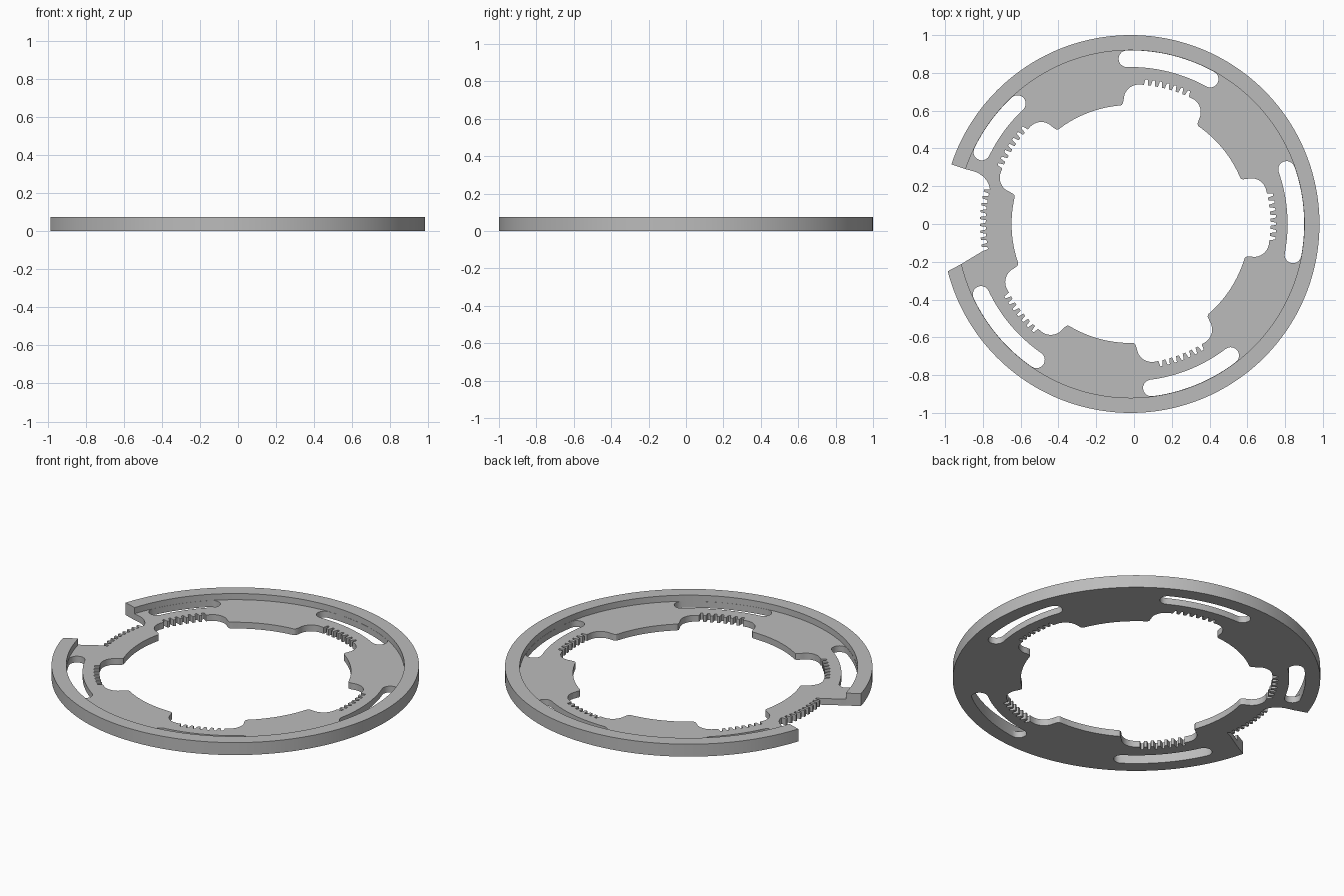
import bpy, bmesh
from math import radians, degrees, cos, sin, atan2, hypot

default = bpy.data.objects.get("Cube")
if default:
    bpy.data.objects.remove(default)

CENTRE_X = -0.018
RIM_OUT, RIM_IN, BORE = 1.0, 0.92, 0.63
RIM_H, PLATE_H = 0.075, 0.038

grey = bpy.data.materials.new("plain grey")
grey.use_nodes = True
colour = (0.5, 0.5, 0.5, 1)
grey.diffuse_color = colour
grey.node_tree.nodes["Principled BSDF"].inputs["Base Color"].default_value = colour


# Outlines are lists of (angle in degrees, radius)
def arc(start, end, r, step=1.5):
    n = max(2, round(abs(end - start) / step))
    return [(start + (end - start) * i / n, r) for i in range(n + 1)]


def teeth(middle, count, pitch, base, tip):
    pts = []
    for i in range(count):
        a = middle + (i - (count - 1) / 2) * pitch
        pts += [(a - 0.3 * pitch, base), (a - 0.16 * pitch, tip),
                (a + 0.16 * pitch, tip), (a + 0.3 * pitch, base)]
    return pts


def round_part(centre_angle, centre_r, r, start, end, n=10):
    """Part of a small circle whose centre sits at a polar position."""
    pts = []
    for i in range(n + 1):
        f = radians(start + (end - start) * i / n)
        x, y = centre_r + r * cos(f), r * sin(f)
        pts.append((centre_angle + degrees(atan2(y, x)), hypot(x, y)))
    return pts


def slot(start, end, r=0.875, half=0.044):
    return (arc(start, end, r + half)
            + round_part(end, r, half, 0, 180)[1:-1]
            + arc(end, start, r - half)
            + round_part(start, r, half, 180, 360)[1:-1])


def extrude_outline(name, loops, height):
    bm = bmesh.new()
    edges = []
    for loop in loops:
        vs = [bm.verts.new((CENTRE_X + r * cos(radians(a)), r * sin(radians(a)), 0))
              for a, r in loop]
        edges += [bm.edges.new((v, vs[i - 1])) for i, v in enumerate(vs)]
    bmesh.ops.triangle_fill(bm, edges=edges, use_beauty=True, normal=(0, 0, 1))
    res = bmesh.ops.extrude_face_region(bm, geom=bm.faces[:])
    top = [g for g in res["geom"] if isinstance(g, bmesh.types.BMVert)]
    bmesh.ops.translate(bm, verts=top, vec=(0, 0, height))
    bmesh.ops.recalc_face_normals(bm, faces=bm.faces[:])
    mesh = bpy.data.meshes.new(name)
    bm.to_mesh(mesh)
    bm.free()
    mesh.materials.append(grey)
    ob = bpy.data.objects.new(name, mesh)
    bpy.context.collection.objects.link(ob)
    bpy.ops.object.select_all(action='DESELECT')
    ob.select_set(True)
    bpy.context.view_layer.objects.active = ob
    bpy.ops.object.shade_smooth_by_angle(angle=radians(30))


# Raised outer rim, open at the left gap
extrude_outline("outer_rim", [arc(-165.5, 161.6, RIM_OUT) + arc(161.6, -166.7, RIM_IN)], RIM_H)

# Plate edge: arc under the rim, rounded notch, then the outward teeth in the gap
edge = arc(-166.7, 161.6, RIM_IN + 0.0005)
edge += [(161.4, 0.87), (161.6, 0.845), (162.2, 0.818), (163.2, 0.795), (164.2, 0.782), (165.2, 0.772)]
edge += teeth(177.7, 9, 2.65, 0.767, 0.797)
edge += [(190.0, 0.767), (190.4, 0.797)]

# Bore with five toothed recesses, each with a round lobe at both ends
side = [(-20.0, BORE), (-19.3, 0.632), (-18.7, 0.639)]
side += round_part(-11.2, 0.66, 0.08, -92, 0)
bore = []
for k in range(5):
    mid = 3 + 72 * k
    bore += [(mid + a, r) for a, r in side]
    bore += teeth(mid, 7, 2.9, 0.74, 0.77)
    bore += [(mid - a, r) for a, r in reversed(side)]
    bore += arc(mid + 20, mid + 52, BORE)[1:-1]

# Curved slots; the one beside the gap is shorter
slots = [slot(72 * k - 10.8, 72 * k + (10.2 if k == 2 else 19.3)) for k in range(5)]

extrude_outline("toothed_plate", [edge, bore] + slots, PLATE_H)
